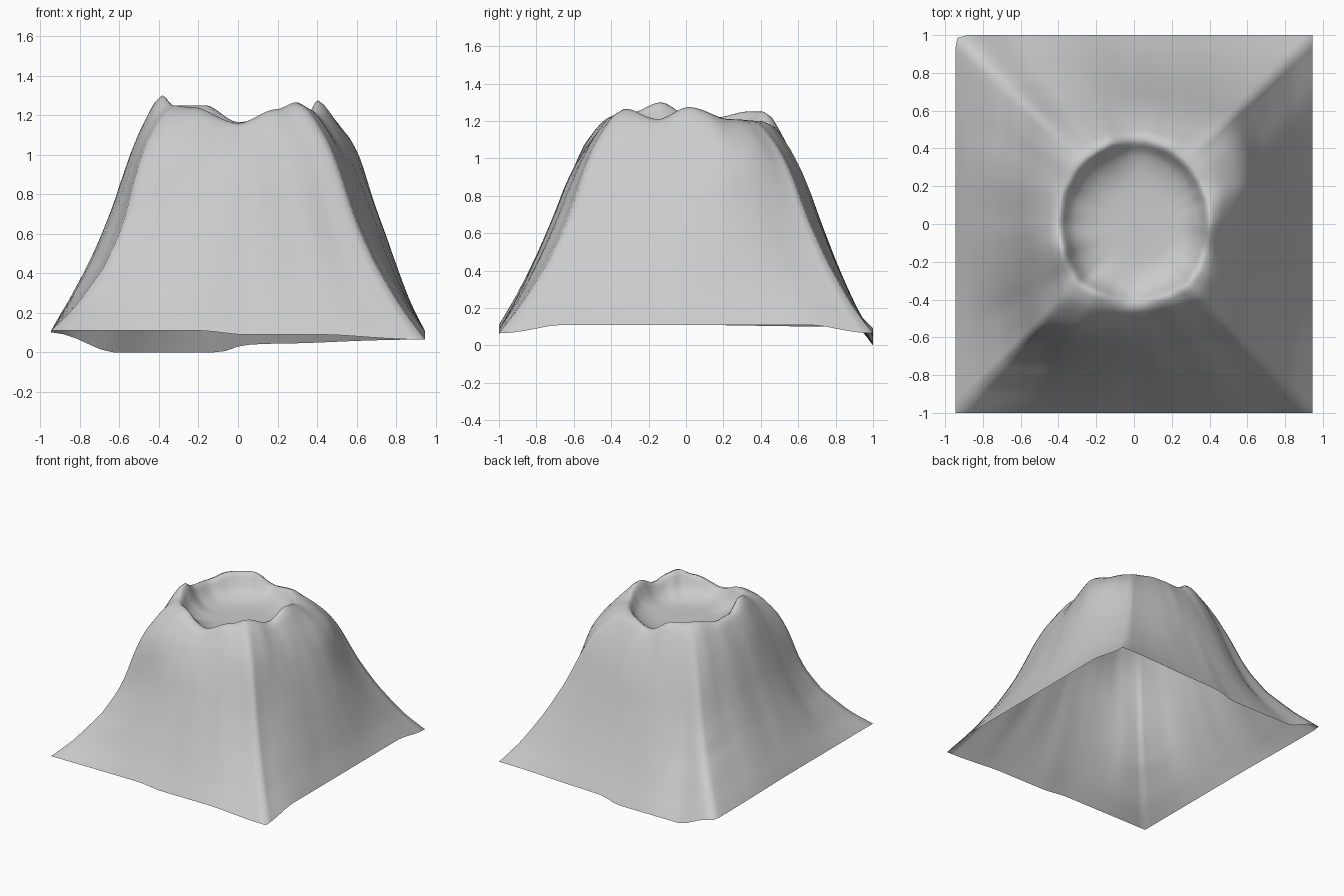
import bpy, bmesh, math
from mathutils import Vector, noise

if "Cube" in bpy.data.objects:
    bpy.data.objects.remove(bpy.data.objects["Cube"])

HX, HY = 0.945, 1.0
SIDE = 30  # steps along each base edge


def interp(table, t, period=None):
    """Lookup in a list of (position, value) pairs, eased when periodic."""
    pts = list(table)
    if period:
        t %= period
        pts = [(pts[-1][0] - period, pts[-1][1])] + pts + [(pts[0][0] + period, pts[0][1])]
    for (a, va), (b, vb) in zip(pts, pts[1:]):
        if a <= t <= b:
            f = (t - a) / (b - a)
            if period:
                f = f * f * (3 - 2 * f)
            return va + (vb - va) * f
    return pts[-1][1]


# Crater rim height, base edge height: by angle in degrees from +x
RIM = [(0, 1.275), (30, 1.21), (60, 1.2), (90, 1.165), (114, 1.25), (135, 1.25),
       (160, 1.22), (180, 1.23), (200, 1.30), (220, 1.25), (237, 1.24), (270, 1.16),
       (298, 1.23), (313, 1.265), (338, 1.21)]
BASE = [(0, 0.11), (35, 0.11), (46.6, 0.065), (78, 0.045), (87, 0.04), (96, 0.0),
        (122, 0.0), (133.4, 0.10), (180, 0.11), (226, 0.11), (259, 0.11), (272, 0.09),
        (293, 0.09), (313.4, 0.065), (325, 0.11)]
# Flank height fraction from rim (0) to base (1): faces, and the flared corners
FACE = [(0, 1), (0.05, 0.985), (0.1, 0.95), (0.2, 0.865), (0.3, 0.765), (0.4, 0.65),
        (0.5, 0.52), (0.64, 0.35), (0.74, 0.24), (0.85, 0.13), (1, 0)]
CORNER = [(0, 1), (0.05, 0.985), (0.1, 0.95), (0.2, 0.83), (0.3, 0.68), (0.4, 0.50),
          (0.465, 0.40), (0.6, 0.25), (0.815, 0.1), (1, 0)]
FLARE = [(47, 0.35), (133, 0.85), (224, 0.85), (314, 0.4)]
# Crater wall: scale of the rim outline, share of rim height kept above the floor
CRATER = [(0.2, 0.0), (0.45, 0.01), (0.6, 0.06), (0.72, 0.2), (0.8, 0.33),
          (0.87, 0.52), (0.92, 0.8), (0.96, 0.95)]
FLOOR = 1.075


def near(a, b, width):
    d = (a - b + 180) % 360 - 180
    return math.exp(-(d / width) ** 2)


def base_outline():
    corners = [Vector((HX, -HY)), Vector((HX, HY)), Vector((-HX, HY)), Vector((-HX, -HY))]
    for i in range(4):
        for s in range(SIDE):
            p = corners[i].lerp(corners[(i + 1) % 4], s / SIDE)
            if i == 2 and s == 0:  # clipped back left corner
                p = Vector((-0.935, 0.985))
            yield p


outline = list(base_outline())
angles = [math.degrees(math.atan2(p.y, p.x)) % 360 for p in outline]


def crest(a):
    r = math.radians(a)
    front = 0.05 * (near(a, 226, 20) + near(a, 314, 20))
    wobble = 0.03 * noise.noise(Vector((math.cos(r) * 5, math.sin(r) * 5, 3)))
    k = 1 + front + wobble
    return Vector((0.405 * k * math.cos(r), 0.015 + 0.435 * k * math.sin(r)))


def flank_point(p, a, u):
    xy = crest(a).lerp(p, u)
    # shoulders below the rim, and the fuller right / leaner left flank
    high = math.exp(-((u - 0.22) / 0.17) ** 2) * min(1, u / 0.08)
    bulge = (0.03 * near(a, 314, 16) + 0.06 * near(a, 234, 17) + 0.07 * near(a, 28, 22)
             + 0.01 * near(a, 195, 15)) * high
    bulge += (0.04 * near(a, 18, 28) - 0.03 * near(a, 175, 35)) * math.sin(math.pi * u) ** 2
    xy += p.normalized() * bulge
    f = min(1, u / 0.35)
    rim = interp(RIM, a, 360) * (1 - f) + 1.235 * f
    base = interp(BASE, a, 360)
    w = min(1, sum(s * near(a, c, 18) for c, s in FLARE))
    z = base + (rim - base) * (interp(FACE, u) * (1 - w) + interp(CORNER, u) * w)
    # soft gullies running down the slope
    d = p.normalized()
    n = noise.noise(Vector((d.x * 4, d.y * 4, u * 1.5)))
    n += 0.5 * noise.noise(Vector((d.x * 10, d.y * 10, u * 2 + 7)))
    z += 0.02 * n * math.sin(math.pi * u)
    return (xy.x, xy.y, z)


def crater_point(a, k, keep):
    xy = crest(a) * k + Vector((0.04, -0.01)) * (1 - k)
    return (xy.x, xy.y, FLOOR + (interp(RIM, a, 360) - FLOOR) * keep)


# Volcano: open sheet of rings from crater floor, over the rim, down to the base
bm = bmesh.new()
rings = [[bm.verts.new(crater_point(a, k, keep)) for a in angles] for k, keep in CRATER]
levels = [0, 0.025, 0.05, 0.08] + [0.12 + 0.04 * i for i in range(23)]
rings += [[bm.verts.new(flank_point(p, a, u)) for p, a in zip(outline, angles)] for u in levels]
n = len(outline)
hub = bm.verts.new((0.04, -0.01, FLOOR))
for i in range(n):
    j = (i + 1) % n
    bm.faces.new((hub, rings[0][i], rings[0][j]))
    for lo, hi in zip(rings, rings[1:]):
        bm.faces.new((lo[i], hi[i], hi[j], lo[j]))
for f in bm.faces:
    f.smooth = True
lowest = min(v.co.z for v in bm.verts)
bmesh.ops.translate(bm, verts=bm.verts, vec=(0, 0, -lowest))
mesh = bpy.data.meshes.new("volcano")
bm.to_mesh(mesh)
bm.free()
bpy.context.collection.objects.link(bpy.data.objects.new("volcano", mesh))
